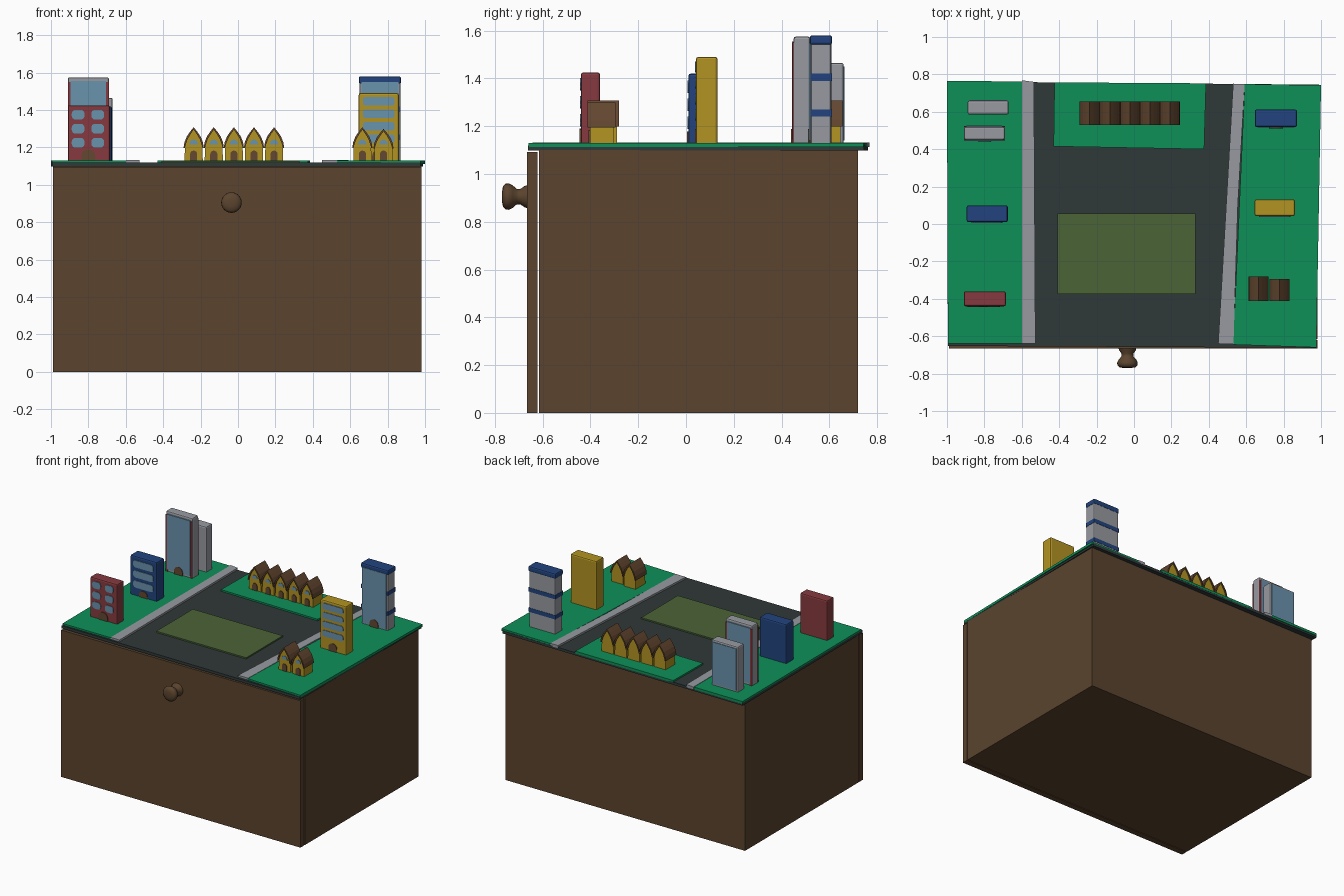
import bpy, bmesh, math

cube = bpy.data.objects.get("Cube")
if cube:
    bpy.data.objects.remove(cube, do_unlink=True)


def material(name, hex_code):
    """Flat colour from an sRGB hex code."""
    srgb = [int(hex_code[i:i + 2], 16) / 255 for i in (0, 2, 4)]
    colour = [((c + 0.055) / 1.055) ** 2.4 if c > 0.04 else c / 12.92 for c in srgb] + [1]
    mat = bpy.data.materials.new(name)
    mat.use_nodes = True
    mat.diffuse_color = colour
    mat.node_tree.nodes["Principled BSDF"].inputs["Base Color"].default_value = colour
    return mat


WOOD = material("brown wood", "5B442E")
GRASS = material("bright green", "0E9058")
ROAD = material("dark asphalt", "303838")
GREY = material("light grey", "979AA0")
FIELD = material("olive grass", "4B6337")
RED = material("brick red", "863A3F")
BLUE = material("deep blue", "22447E")
YELLOW = material("mustard yellow", "B29322")
GLASS = material("pale blue glass", "6A93AE")
ROOF = material("roof brown", "634730")


def finish(name, bm, mat, bevel=0):
    bmesh.ops.recalc_face_normals(bm, faces=bm.faces)
    mesh = bpy.data.meshes.new(name)
    bm.to_mesh(mesh)
    bm.free()
    obj = bpy.data.objects.new(name, mesh)
    bpy.context.collection.objects.link(obj)
    mesh.materials.append(mat)
    if bevel:
        mod = obj.modifiers.new("rounded edges", "BEVEL")
        mod.width, mod.segments = bevel, 2
    return obj


def prism(name, outline, lo, hi, mat, upright=False, bevel=0):
    """Extrude an outline along z, or along y when it is an upright x-z outline."""
    bm = bmesh.new()
    place = (lambda p, d: (p[0], d, p[1])) if upright else (lambda p, d: (p[0], p[1], d))
    face = bm.faces.new([bm.verts.new(place(p, lo)) for p in outline])
    new = bmesh.ops.extrude_face_region(bm, geom=[face])["geom"]
    step = (0, hi - lo, 0) if upright else (0, 0, hi - lo)
    bmesh.ops.translate(bm, vec=step, verts=[v for v in new if isinstance(v, bmesh.types.BMVert)])
    return finish(name, bm, mat, bevel)


def box(name, x0, x1, y0, y1, z0, z1, mat, bevel=0):
    return prism(name, [(x0, y0), (x1, y0), (x1, y1), (x0, y1)], z0, z1, mat, bevel=bevel)


def plate(name, x, z, w, h, y, mat, r=0.0):
    """Thin rounded panel centred on a facade at depth y."""
    pts = []
    for k, (sx, sz) in enumerate([(1, 1), (-1, 1), (-1, -1), (1, -1)]):
        cx, cz = x + sx * (w / 2 - r), z + sz * (h / 2 - r)
        for i in range(5 if r else 1):
            a = math.radians(90 * k + 22.5 * i)
            pts.append((cx + r * math.cos(a), cz + r * math.sin(a)))
    return prism(name, pts, y - 0.003, y + 0.003, mat, upright=True)


def door(name, x, y, w, h):
    """Arched doorway standing on the ground."""
    arch = [(x + w / 2 * math.cos(a), GROUND + h - w / 2 + w / 2 * math.sin(a))
            for a in [math.pi * i / 8 for i in range(9)]]
    pts = [(x + w / 2, GROUND)] + arch + [(x - w / 2, GROUND)]
    prism(name, pts, y - 0.004, y + 0.003, ROOF, upright=True)


GROUND = 1.128

# Cabinet and drawer front, with a narrow gap between them
box("cabinet", -0.99, 0.98, -0.615, 0.72, 0, 1.1, WOOD)
box("drawer_front", -0.99, 0.98, -0.665, -0.621, 0, 1.092, WOOD)

# Turned knob: (distance out, radius)
profile = [(0, 0.048), (0.012, 0.045), (0.03, 0.032), (0.045, 0.032), (0.062, 0.047),
           (0.078, 0.055), (0.092, 0.054), (0.103, 0.043), (0.107, 0.02)]
bm = bmesh.new()
rings = []
for d, r in profile:
    rings.append([bm.verts.new((-0.035 + r * math.cos(math.tau * i / 24), -0.663 - d,
                                0.905 + r * math.sin(math.tau * i / 24))) for i in range(24)])
for a, b in zip(rings, rings[1:]):
    for i in range(24):
        j = (i + 1) % 24
        bm.faces.new([a[i], a[j], b[j], b[i]])
bm.faces.new(rings[0])
bm.faces.new(rings[-1])
knob = finish("drawer_knob", bm, WOOD)
bpy.context.view_layer.objects.active = knob
knob.select_set(True)
bpy.ops.object.shade_smooth_by_angle(angle=math.radians(50))
knob.select_set(False)

# Slightly crooked tabletop with lawns, pavements and playing field
prism("asphalt_top", [(-0.995, -0.652), (0.975, -0.662), (0.99, 0.745), (-1, 0.762)], 1.098, 1.118, ROAD)
prism("right_lawn", [(-0.995, -0.64), (-0.598, -0.64), (-0.6, 0.762), (-1, 0.765)], 1.112, 1.13, GRASS)
prism("left_lawn", [(0.53, -0.645), (0.975, -0.66), (1, 0.742), (0.592, 0.748)], 1.112, 1.13, GRASS)
prism("back_lawn", [(-0.43, 0.415), (0.375, 0.4), (0.385, 0.752), (-0.425, 0.757)], 1.112, 1.13, GRASS)
prism("right_pavement", [(-0.6, -0.64), (-0.527, -0.64), (-0.535, 0.76), (-0.598, 0.768)], 1.112, 1.132, GREY)
prism("left_pavement", [(0.45, -0.64), (0.532, -0.643), (0.555, 0.1), (0.592, 0.748),
                        (0.53, 0.75), (0.49, 0.05)], 1.112, 1.132, GREY)
box("playing_field", -0.41, 0.33, -0.375, 0.055, 1.112, 1.128, FIELD)

# Red block with two columns of windows
box("red_block", -0.91, -0.685, -0.44, -0.36, GROUND - 0.01, 1.425, RED, 0.01)
for x in (-0.855, -0.75):
    for z in (1.375, 1.3, 1.225):
        plate("red_block_window", x, z, 0.068, 0.052, -0.441, GLASS, 0.02)
door("red_block_door", -0.8, -0.441, 0.075, 0.062)

# Blue block with wide windows
box("blue_block", -0.895, -0.675, 0.01, 0.1, GROUND - 0.01, 1.42, BLUE, 0.01)
for z in (1.365, 1.29, 1.215):
    plate("blue_block_window", -0.785, z, 0.165, 0.052, 0.009, GLASS, 0.02)
door("blue_block_door", -0.785, 0.009, 0.07, 0.05)

# Tall grey tower with red trim behind its glass
box("grey_tower", -0.91, -0.69, 0.45, 0.52, GROUND - 0.01, 1.575, GREY, 0.01)
for y, s in ((0.449, -1), (0.521, 1)):
    for x in (-0.9, -0.7):
        plate("grey_tower_red_trim", x, 1.34, 0.018, 0.42, y, RED)
    plate("grey_tower_glass", -0.8, 1.35, 0.19, 0.41, y + s * 0.002, GLASS)
door("grey_tower_door", -0.8, 0.444, 0.07, 0.06)

# Short grey tower with glass on its back
box("short_grey_tower", -0.89, -0.67, 0.585, 0.66, GROUND - 0.01, 1.465, GREY, 0.01)
plate("short_grey_tower_glass", -0.78, 1.295, 0.195, 0.31, 0.661, GLASS)

# Banded tower
box("banded_tower", 0.65, 0.868, 0.522, 0.608, GROUND - 0.01, 1.56, GREY, 0.008)
box("banded_tower_cap", 0.646, 0.872, 0.518, 0.612, 1.54, 1.58, BLUE, 0.01)
for z in (1.255, 1.405):
    box("banded_tower_band", 0.648, 0.87, 0.52, 0.61, z - 0.015, z + 0.015, BLUE)
plate("banded_tower_glass", 0.759, 1.345, 0.2, 0.41, 0.518, GLASS)
door("banded_tower_door", 0.759, 0.515, 0.07, 0.06)

# Yellow block
box("yellow_block", 0.645, 0.86, 0.042, 0.132, GROUND - 0.01, 1.49, YELLOW, 0.01)
for z in (1.447, 1.38, 1.313, 1.246):
    plate("yellow_block_window", 0.752, z, 0.17, 0.046, 0.041, GLASS, 0.015)
door("yellow_block_door", 0.752, 0.041, 0.07, 0.06)

# Pointed-arch houses: half of the roof curve, mirrored
CURVE = [(0.054, 0.07), (0.049, 0.1), (0.037, 0.13), (0.02, 0.155), (0, 0.18)]


def house(x, y0, y1, height=1.0):
    half = [(u, v * height) for u, v in CURVE]
    inner = [(u * 0.87, v - 0.013 if u < 0.05 else v) for u, v in half]
    outer_arc = half + [(-u, v) for u, v in half[-2::-1]]
    inner_arc = inner + [(-u, v) for u, v in inner[-2::-1]]
    move = lambda pts: [(x + u, GROUND + v) for u, v in pts]
    walls = [(inner[0][0] + 0.002, -0.005)] + inner_arc + [(-inner[0][0] - 0.002, -0.005)]
    prism("house_walls", move(walls), y0 + 0.01, y1 - 0.008, YELLOW, upright=True)
    prism("house_roof", move(outer_arc + inner_arc[::-1]), y0, y1, ROOF, upright=True)
    door("house_door", x, y0 + 0.009, 0.038, 0.055)
    win = [(x + 0.023 * math.cos(math.pi * i / 8), GROUND + 0.088 + 0.026 * math.sin(math.pi * i / 8))
           for i in range(9)]
    prism("house_window", win, y0 + 0.006, y0 + 0.013, GLASS, upright=True)


for i in range(5):
    house(-0.237 + 0.1075 * i, 0.528, 0.655)
house(0.665, -0.412, -0.28)
house(0.778, -0.412, -0.295, 0.95)
